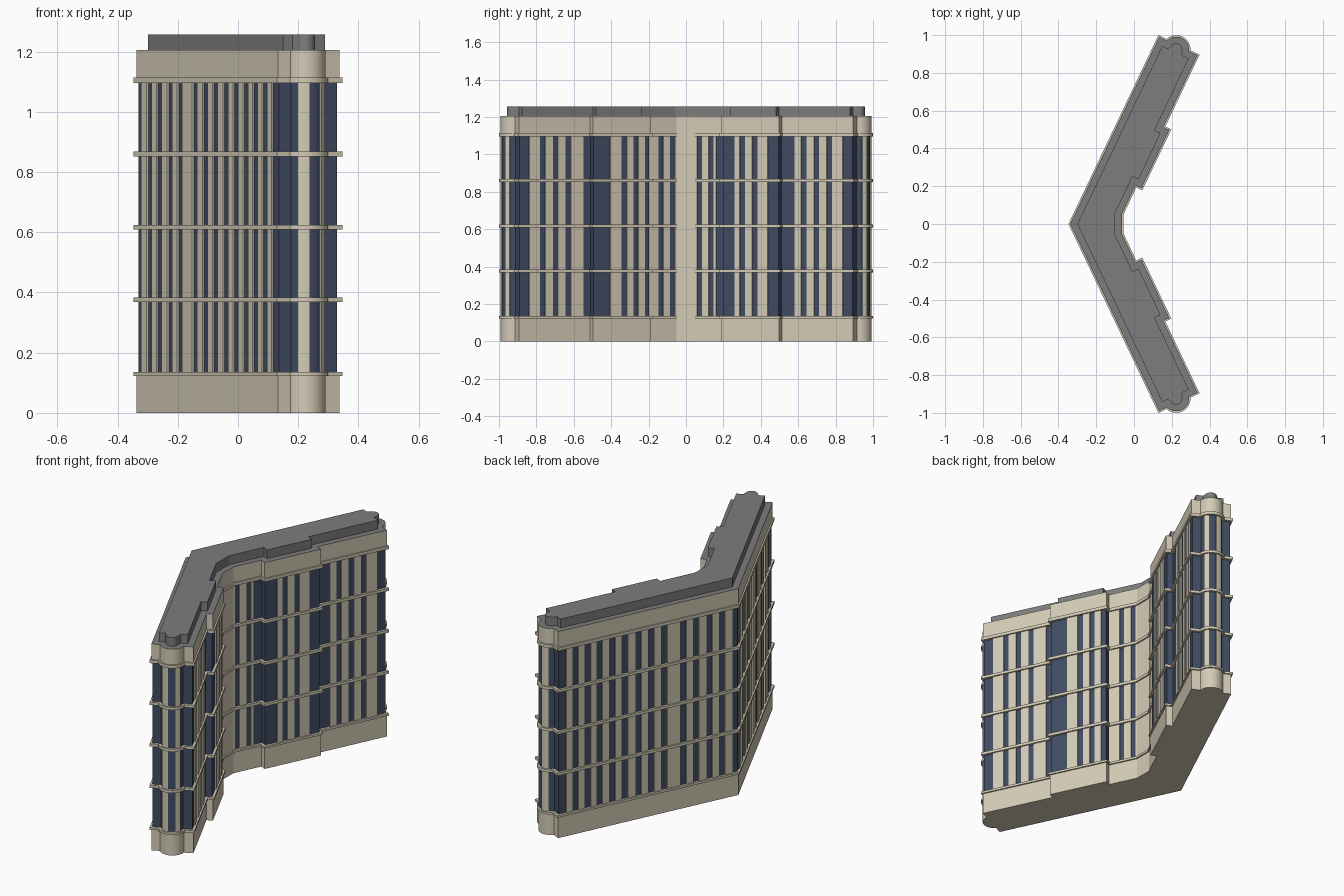
import bpy, bmesh, math
from mathutils import Vector

if "Cube" in bpy.data.objects:
    bpy.data.objects.remove(bpy.data.objects["Cube"])

# Materials
def material(name, rgb):
    m = bpy.data.materials.new(name)
    m.diffuse_color = (*rgb, 1)
    m.use_nodes = True
    m.node_tree.nodes["Principled BSDF"].inputs["Base Color"].default_value = m.diffuse_color
    return m

CREAM = material("cream stone", (0.66, 0.60, 0.47))
GLASS = material("dark blue glass", (0.052, 0.072, 0.125))
GREY = material("grey roof", (0.205, 0.205, 0.205))

# Each wing has its own frame: u runs along the outer wall, v across the wing
DU, DV = Vector((0.43, 0.903)), Vector((0.903, -0.43))
APEX = Vector((-0.338, 0))
END, INNER, BAY = 1.096, 0.225, 0.26
BAY0, BAY1 = 0.333, 0.675
RECESS = 0.006


def wing(u, v, s=1):
    p = APEX + DU * u + DV * v
    return Vector((p.x, p.y * s))


# Rounded wing end
CHORD, SAG, MID, SEGS = 0.064, 0.047, 0.11, 12
RAD = (CHORD ** 2 + SAG ** 2) / (2 * SAG)
HALF = math.asin(CHORD / RAD)


def arc(i, r=RAD):
    a = -HALF + 2 * HALF * i / SEGS
    return END + SAG - RAD + r * math.cos(a), MID + r * math.sin(a)


half = [(END, 0)] + [arc(i) for i in range(SEGS + 1)] + [
    (END, INNER), (BAY1, INNER), (BAY1, BAY), (BAY0, BAY), (BAY0, INNER), (0.163, INNER)]
outline = [APEX] + [wing(u, v) for u, v in half] + [wing(u, v, -1) for u, v in reversed(half)]


def offset(poly, d):
    """Mitred outward offset of the clockwise outline."""
    out = []
    for i, p in enumerate(poly):
        a = (p - poly[i - 1]).normalized()
        b = (poly[(i + 1) % len(poly)] - p).normalized()
        na, nb = Vector((-a.y, a.x)), Vector((-b.y, b.x))
        out.append(p + (na + nb) * d / (1 + na.dot(nb)))
    return out


def prism(bm, pts, z0, z1):
    lo = [bm.verts.new((p.x, p.y, z0)) for p in pts]
    hi = [bm.verts.new((p.x, p.y, z1)) for p in pts]
    bm.faces.new(lo)
    bm.faces.new(hi)
    n = len(pts)
    for i in range(n):
        j = (i + 1) % n
        bm.faces.new((lo[i], lo[j], hi[j], hi[i]))


def finish(bm, name, mats, top=False):
    bmesh.ops.recalc_face_normals(bm, faces=bm.faces)
    for f in bm.faces:
        f.material_index = 1 if top and f.normal.z > 0.5 else 0
    me = bpy.data.meshes.new(name)
    bm.to_mesh(me)
    bm.free()
    for m in mats:
        me.materials.append(m)
    ob = bpy.data.objects.new(name, me)
    bpy.context.collection.objects.link(ob)
    bpy.context.view_layer.objects.active = ob
    ob.select_set(True)
    bpy.ops.object.shade_smooth_by_angle(angle=math.radians(25))
    ob.select_set(False)


def slab(name, d, z0, z1, mats, top=False):
    bm = bmesh.new()
    prism(bm, offset(outline, d), z0, z1)
    finish(bm, name, mats, top)


# Main stacked volumes
slab("base", 0, 0, 0.128, [CREAM])
slab("glass_core", -RECESS, 0.12, 1.11, [GLASS])
slab("parapet", 0, 1.105, 1.205, [CREAM, GREY], top=True)
slab("roof_block", -0.035, 1.2, 1.257, [GREY])

# Projecting ledges and floor bands
slab("lower_ledge", 0.008, 0.123, 0.136, [CREAM])
slab("upper_ledge", 0.008, 1.096, 1.114, [CREAM])
for i, z in enumerate((0.376, 0.617, 0.86)):
    slab(f"floor_band_{i + 1}", 0.008, z - 0.008, z + 0.008, [CREAM])

# Piers fill the wall between glass strips
piers = bmesh.new()


def wall(s, v, u0, u1, glass, inward):
    edges = [u0] + [u for g in sorted(glass) for u in g] + [u1]
    for a, b in zip(edges[::2], edges[1::2]):
        if b - a > 0.002:
            w = v + inward * (RECESS + 0.004)
            prism(piers, [wing(a, v, s), wing(b, v, s), wing(b, w, s), wing(a, w, s)], 0.13, 1.1)


def strips(centres, w=0.019):
    return [(c - w, c + w) for c in centres]


OUTER = [0.10, 0.176, 0.258, 0.335, 0.451, 0.53, 0.607, 0.69, 0.767, 0.844, 0.916, 0.99]
for s in (-1, 1):
    # Outer wall
    wall(s, 0, 0, END, strips(OUTER) + [(0, 0.035), (1.045, END)], 1)
    # Inner wall beyond the bay
    wall(s, INNER, BAY1, END,
         strips([0.805, 0.88, 0.955], 0.016) + [(BAY1, 0.75 if s > 0 else 0.715), (1.035, END)], -1)
    # Projecting bay
    if s > 0:
        wall(s, BAY, BAY0, BAY1, [(BAY0, 0.41)] + strips([0.457, 0.53], 0.016) + [(0.605, BAY1)], -1)
    else:
        wall(s, BAY, BAY0, BAY1, strips([0.35, 0.42, 0.49], 0.016) + [(0.57, BAY1)], -1)
    # Inner wall near the bend
    wall(s, INNER, 0.163, BAY0,
         strips([0.187, 0.255], 0.014) + ([(0.285, BAY0)] if s > 0 else []), -1)
    # Piers on the rounded end
    for i0, i1 in ((2, 5), (8, 10)):
        pts = [arc(i) for i in range(i0, i1 + 1)]
        pts += [arc(i, RAD - 0.01) for i in range(i1, i0 - 1, -1)]
        prism(piers, [wing(u, v, s) for u, v in pts], 0.13, 1.1)

# Pier across the inside of the bend
a = wing(0.163, INNER)
prism(piers, [a, Vector((a.x, -a.y)), Vector((a.x - 0.01, -a.y)), Vector((a.x - 0.01, a.y))], 0.13, 1.1)
finish(piers, "piers", [CREAM])
